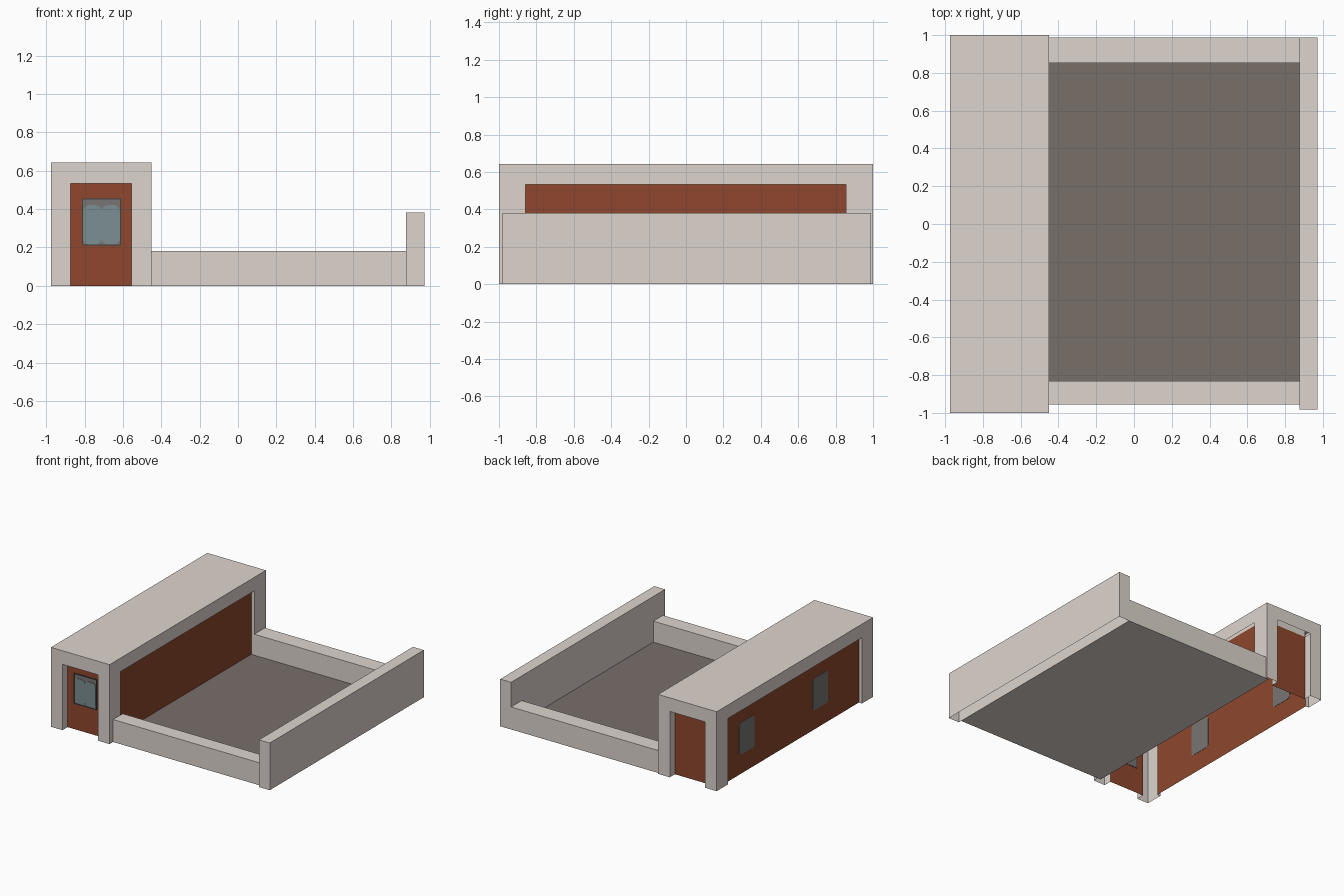
import bpy, bmesh, math

if "Cube" in bpy.data.objects:
    bpy.data.objects.remove(bpy.data.objects["Cube"])

def mat(name, rgb):
    m = bpy.data.materials.new(name)
    lin = [((c / 255 + 0.055) / 1.055) ** 2.4 for c in rgb]
    m.diffuse_color = (*lin, 1)
    m.use_nodes = True
    m.node_tree.nodes["Principled BSDF"].inputs["Base Color"].default_value = m.diffuse_color
    return m

STONE = mat("pale_stone", (222, 213, 206))
BRICK = mat("red_brick", (142, 71, 46))
FLOOR = mat("dark_floor", (120, 111, 105))
GREY = mat("window_grey", (119, 118, 115))
GLASS = mat("blue_grey_glass", (124, 142, 145))
FRAME = mat("dark_frame", (60, 66, 68))

def mesh_object(name, faces, material, recalc=False):
    bm = bmesh.new()
    for f in faces:
        bm.faces.new([bm.verts.new(p) for p in f])
    bmesh.ops.remove_doubles(bm, verts=bm.verts, dist=1e-5)
    if recalc:
        bmesh.ops.recalc_face_normals(bm, faces=bm.faces)
    me = bpy.data.meshes.new(name)
    bm.to_mesh(me)
    bm.free()
    me.materials.append(material)
    ob = bpy.data.objects.new(name, me)
    bpy.context.collection.objects.link(ob)
    return ob

def prism(name, outline, offset, material):
    """Closed solid: planar outline swept along offset."""
    top = [tuple(a + b for a, b in zip(p, offset)) for p in outline]
    n = len(outline)
    sides = [(outline[i], outline[(i + 1) % n], top[(i + 1) % n], top[i]) for i in range(n)]
    return mesh_object(name, [outline, top] + sides, material, True)

def box(name, x0, x1, y0, y1, z0, z1, material):
    return prism(name, [(x0, y0, z0), (x1, y0, z0), (x1, y1, z0), (x0, y1, z0)],
                 (0, 0, z1 - z0), material)

def wall(path, z0, z1):
    return [((*a, z0), (*b, z0), (*b, z1), (*a, z1)) for a, b in zip(path, path[1:])]

def flat(x0, x1, y0, y1, z):
    return ((x0, y0, z), (x1, y0, z), (x1, y1, z), (x0, y1, z))

def open_box(name, x0, x1, y0, y1, z0, z1, material):
    """Box without a bottom, faces wound outwards."""
    ring = [(x0, y0), (x1, y0), (x1, y1), (x0, y1), (x0, y0)]
    return mesh_object(name, wall(ring, z0, z1) + [flat(x0, x1, y0, y1, z1)], material)

def rounded(u0, u1, v0, v1, r, steps=5):
    pts = []
    for k, (cu, cv) in enumerate([(u1 - r, v1 - r), (u0 + r, v1 - r), (u0 + r, v0 + r), (u1 - r, v0 + r)]):
        for i in range(steps + 1):
            a = math.pi / 2 * (k + i / steps)
            pts.append((cu + r * math.cos(a), cv + r * math.sin(a)))
    return pts

# Hall dimensions: outer faces, panel openings and panel planes
X0, X1, Y0, Y1 = -0.975, -0.45, -1.0, 1.0
OX0, OX1, OY0, OY1 = -0.872, -0.555, -0.858, 0.856
PX0, PX1, PY0, PY1 = X0 + 0.028, X1 - 0.028, Y0 + 0.065, Y1 - 0.065
H, L = 0.643, 0.533

# Corner pillars: open shells with reveals back to the panels
for name, x, ox, px, y, oy, py in [
        ("front_left_pillar", X0, OX0, PX0, Y0, OY0, PY0),
        ("front_right_pillar", X1, OX1, PX1, Y0, OY0, PY0),
        ("back_left_pillar", X0, OX0, PX0, Y1, OY1, PY1),
        ("back_right_pillar", X1, OX1, PX1, Y1, OY1, PY1)]:
    path = [(ox, py), (ox, y), (x, y), (x, oy), (px, oy)]
    if (x < ox) == (y < oy):
        path.reverse()
    mesh_object(name, wall(path, 0, L), STONE)

# Roof band, open below
open_box("roof", X0, X1, Y0, Y1, L, H, STONE)

# Recessed brick panels facing outwards, each with a stone strip behind the roof band
for name, a, b in [("front", (OX0, PY0), (OX1, PY0)), ("back", (OX1, PY1), (OX0, PY1)),
                   ("left", (PX0, OY1), (PX0, OY0)), ("right", (PX1, OY0), (PX1, OY1))]:
    mesh_object(name + "_panel", wall([a, b], 0, L), BRICK)
    mesh_object(name + "_lintel", wall([a, b], L, H), STONE)

# Rounded windows in the left wall, seen from both sides
for i, yc in enumerate((-0.365, 0.575)):
    prism(f"side_window_{i + 1}",
          [(PX0 - 0.002, u, v) for u, v in rounded(yc - 0.097, yc + 0.097, 0.155, 0.415, 0.025)],
          (0.004, 0, 0), GREY)

# Front window: backing, two rounded panes, thin frame
WX0, WX1, WZ0, WZ1, xm = -0.808, -0.614, 0.214, 0.450, -0.711
box("window_backing", WX0, WX1, PY0 - 0.003, PY0 + 0.003, WZ0, WZ1, GREY)
for name, a, b in [("left_pane", WX0 + .002, xm), ("right_pane", xm, WX1 - .002)]:
    prism(name, [(u, PY0 - 0.006, v) for u, v in rounded(a, b, WZ0 + .002, 0.42, 0.03)],
          (0, 0.003, 0), GLASS)
t = 0.005
for name, a, b, c, d in [("frame_left", WX0 - t, WX0, WZ0 - t, WZ1 + t), ("frame_right", WX1, WX1 + t, WZ0 - t, WZ1 + t),
                         ("frame_bottom", WX0, WX1, WZ0 - t, WZ0), ("frame_top", WX0, WX1, WZ1, WZ1 + t)]:
    box(name, a, b, PY0 - 0.007, PY0 + 0.001, c, d, FRAME)

# Courtyard: dark floor over a stone underside, low walls, taller right wall
mesh_object("courtyard_floor", [flat(PX1, 0.875, -0.832, 0.852, 0.012)], FLOOR)
mesh_object("courtyard_underside", [flat(PX1, 0.875, -0.955, 0.987, 0)[::-1]], STONE)
open_box("front_low_wall", X1, 0.875, -0.955, -0.832, 0, 0.182, STONE)
open_box("back_low_wall", X1, 0.875, 0.852, 0.987, 0, 0.182, STONE)
open_box("right_wall", 0.875, 0.972, -0.982, 0.988, 0, 0.382, STONE)
